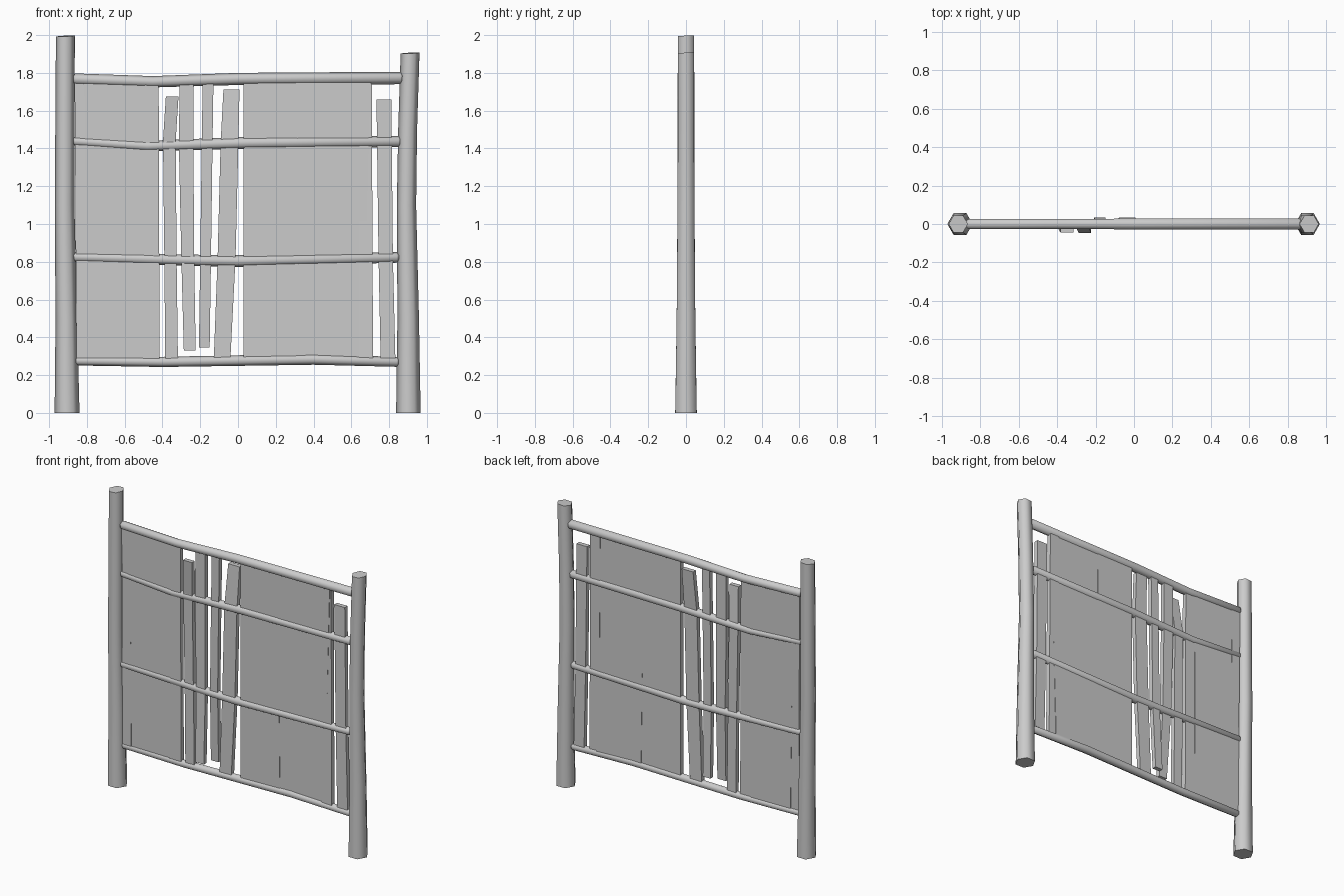
import bpy, bmesh, math
from mathutils import Vector

if "Cube" in bpy.data.objects:
    bpy.data.objects.remove(bpy.data.objects["Cube"])

grey = bpy.data.materials.new("weathered_grey")
grey.use_nodes = True
grey.diffuse_color = (0.6, 0.6, 0.6, 1)
grey.node_tree.nodes["Principled BSDF"].inputs["Base Color"].default_value = (0.6, 0.6, 0.6, 1)


def skin(name, rings, smooth):
    """Loft closed rings of points and cap both ends."""
    bm = bmesh.new()
    loops = [[bm.verts.new(p) for p in ring] for ring in rings]
    n = len(loops[0])
    for a, b in zip(loops, loops[1:]):
        for i in range(n):
            j = (i + 1) % n
            bm.faces.new((a[i], a[j], b[j], b[i]))
    bm.faces.new(loops[0])
    bm.faces.new(loops[-1])
    bmesh.ops.recalc_face_normals(bm, faces=bm.faces)
    mesh = bpy.data.meshes.new(name)
    bm.to_mesh(mesh)
    bm.free()
    mesh.materials.append(grey)
    obj = bpy.data.objects.new(name, mesh)
    bpy.context.collection.objects.link(obj)
    if smooth:
        bpy.ops.object.select_all(action='DESELECT')
        obj.select_set(True)
        bpy.context.view_layer.objects.active = obj
        bpy.ops.object.shade_smooth_by_angle(angle=math.radians(65))
    return obj


HEX = [(math.cos(k * math.pi / 3), math.sin(k * math.pi / 3)) for k in range(6)]


def post(name, path):
    """Six-sided upright with a slightly slanted top; path holds (z, x, radius)."""
    rings = []
    for k, (z, x, r) in enumerate(path):
        slant = 0.1 if k == len(path) - 1 else 0
        rings.append([Vector((x + r * c, r * s, z + slant * (r * c + r * s) / 2)) for c, s in HEX])
    skin(name, rings, True)


def rail(name, path):
    """Six-sided crooked pole with softened ends; path holds (x, z, radius)."""
    (x0, z0, r0), (x1, z1, r1) = path[0], path[-1]
    full = [(x0 - 0.012, z0, r0 * 0.7)] + path + [(x1 + 0.012, z1, r1 * 0.7)]
    skin(name, [[Vector((x, r * s, z + r * c)) for c, s in HEX] for x, z, r in full], True)


def board(name, path, thick=0.03):
    """Thin plank; path holds (z, left edge, right edge, depth)."""
    h = thick / 2
    skin(name, [[Vector((a, y - h, z)), Vector((b, y - h, z)),
                 Vector((b, y + h, z)), Vector((a, y + h, z))] for z, a, b, y in path], False)


# Uprights
post("right_post", [(0, -0.905, 0.066), (0.5, -0.909, 0.057), (1.1, -0.918, 0.052), (1.995, -0.914, 0.05)])
post("left_post", [(0, 0.902, 0.065), (0.5, 0.901, 0.057), (1.1, 0.892, 0.051), (1.5, 0.898, 0.05), (1.905, 0.911, 0.05)])

# Cross rails
rail("top_rail", [(-0.86, 1.767, 0.03), (-0.45, 1.753, 0.03), (0, 1.768, 0.032), (0.86, 1.773, 0.033)])
rail("upper_rail", [(-0.86, 1.438, 0.025), (-0.48, 1.412, 0.028), (0.05, 1.43, 0.032), (0.85, 1.437, 0.03)])
rail("lower_rail", [(-0.86, 0.825, 0.026), (-0.2, 0.807, 0.03), (0, 0.804, 0.031), (0.84, 0.823, 0.028)])
rail("bottom_rail", [(-0.85, 0.276, 0.025), (-0.4, 0.27, 0.027), (0.4, 0.284, 0.029), (0.84, 0.27, 0.026)])

# Upright boards filling the panel
TOP, LOW = 1.755, 0.28
board("edge_board", [(LOW, -0.855, -0.79, -0.003), (TOP, -0.865, -0.80, 0.003)])
board("wide_board_a", [(LOW, -0.795, -0.495, 0), (TOP, -0.815, -0.49, 0)])
board("narrow_board_a", [(LOW, -0.50, -0.415, -0.003), (TOP, -0.492, -0.42, -0.003)])
board("wide_board_b", [(LOW, 0.03, 0.325, 0), (TOP, 0.03, 0.31, 0)])
board("wide_board_c", [(LOW, 0.325, 0.66, 0.003), (TOP, 0.308, 0.70, -0.003)])
board("narrow_board_b", [(LOW, 0.64, 0.715, -0.002), (TOP, 0.635, 0.708, 0.002)])

# Loose slats leaning between the rails
board("slat_a", [(0.28, -0.385, -0.318, 0), (0.82, -0.39, -0.325, 0),
                 (1.44, -0.397, -0.33, -0.005), (1.675, -0.382, -0.315, -0.03)])
board("slat_b", [(0.33, -0.287, -0.224, -0.032), (0.82, -0.3, -0.232, -0.005),
                 (1.42, -0.313, -0.236, 0), (1.75, -0.309, -0.236, 0)])
board("slat_c", [(0.345, -0.207, -0.15, 0.02), (0.82, -0.2, -0.143, 0),
                 (1.42, -0.192, -0.135, 0), (1.75, -0.187, -0.13, 0)])
board("slat_d", [(0.29, -0.128, -0.04, 0), (0.82, -0.108, -0.013, 0),
                 (1.43, -0.092, 0.002, 0), (1.713, -0.077, 0.008, 0.02)])
board("slat_e", [(0.29, 0.755, 0.833, 0), (0.82, 0.744, 0.82, 0), (1.66, 0.733, 0.812, 0)])
